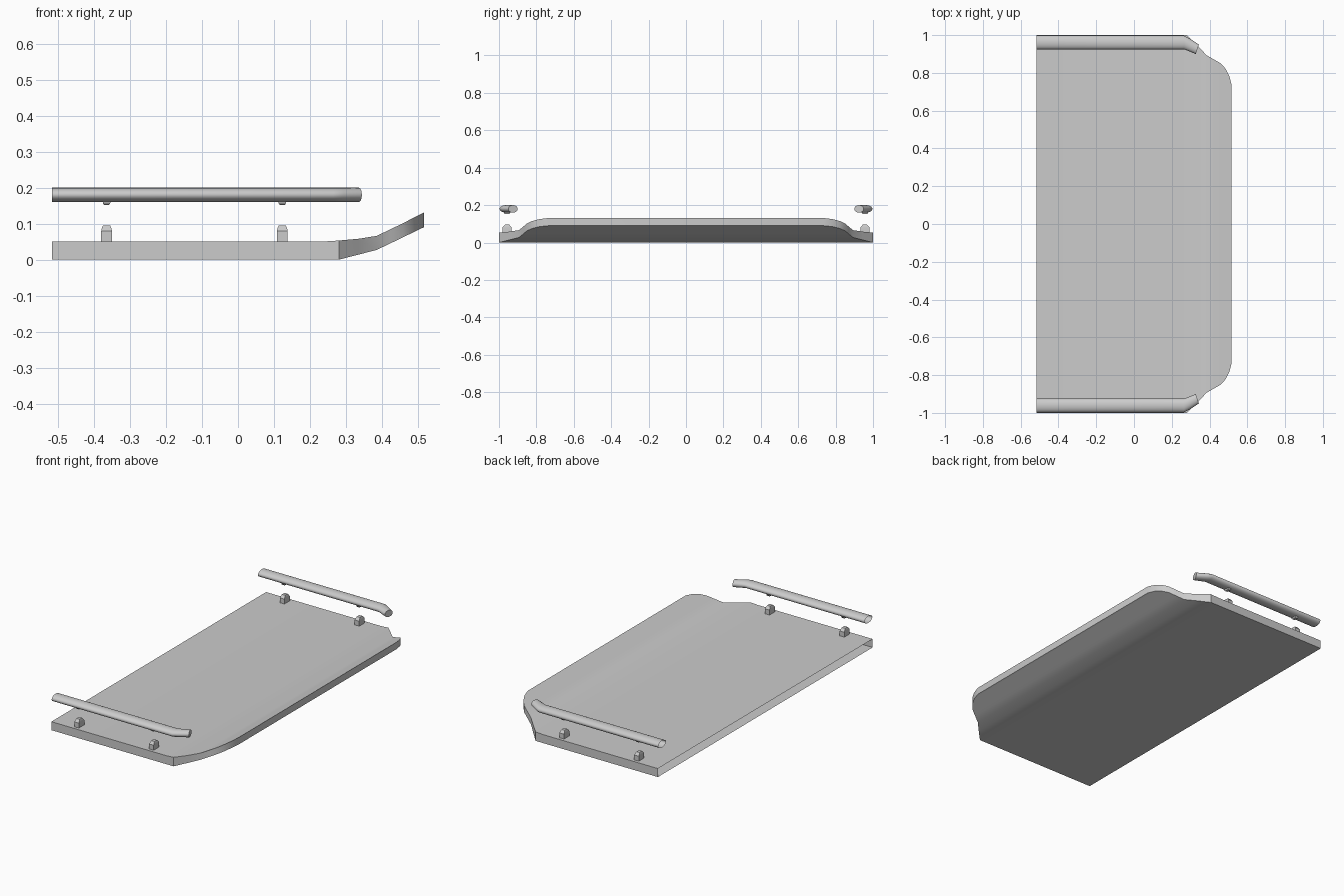
import bpy, bmesh
from math import cos, sin, pi, radians

cube = bpy.data.objects.get("Cube")
if cube:
    bpy.data.objects.remove(cube, do_unlink=True)

grey = bpy.data.materials.new("plain grey")
grey.use_nodes = True
COLOUR = (0.6, 0.6, 0.6, 1)
grey.diffuse_color = COLOUR
grey.node_tree.nodes["Principled BSDF"].inputs["Base Color"].default_value = COLOUR


def finish(name, bm, angle=30):
    bmesh.ops.recalc_face_normals(bm, faces=bm.faces)
    mesh = bpy.data.meshes.new(name)
    bm.to_mesh(mesh)
    bm.free()
    mesh.materials.append(grey)
    obj = bpy.data.objects.new(name, mesh)
    bpy.context.collection.objects.link(obj)
    bpy.ops.object.select_all(action='DESELECT')
    obj.select_set(True)
    bpy.context.view_layer.objects.active = obj
    bpy.ops.object.shade_smooth_by_angle(angle=radians(angle))
    return obj


def loft(rings, cap_start=False, cap_end=True):
    """Skin a row of closed rings, capping either end."""
    bm = bmesh.new()
    rows = [[bm.verts.new(p) for p in ring] for ring in rings]
    n = len(rows[0])
    for a, b in zip(rows, rows[1:]):
        for i in range(n):
            j = (i + 1) % n
            bm.faces.new((a[i], a[j], b[j], b[i]))
    if cap_start:
        bm.faces.new(rows[0][::-1])
    if cap_end:
        bm.faces.new(rows[-1])
    return bm


# Deck: stations of x, half width, underside z, top z; open at the rear
stations = [
    (-0.517, 1.0, 0.0, 0.05), (0.23, 1.0, 0.0, 0.05),
    (0.28, 1.0, 0.0, 0.053), (0.335, 0.945, 0.014, 0.058),
    (0.385, 0.893, 0.027, 0.066), (0.425, 0.87, 0.046, 0.085),
    (0.46, 0.85, 0.063, 0.102), (0.485, 0.822, 0.075, 0.115),
    (0.505, 0.783, 0.085, 0.125), (0.517, 0.735, 0.09, 0.131),
]
finish("deck", loft([[(x, -w, lo), (x, w, lo), (x, w, hi), (x, -w, hi)]
                     for x, w, lo, hi in stations]), 32)


# Rail: flattened tube, bent inward at the front and open at the rear
def rail_ring(outer, inner, side, z=0.18, r=0.02):
    ring = []
    for k in range(20):
        a = 2 * pi * k / 20
        c = cos(a)
        t = (1 + c) / 2
        x = inner[0] + (outer[0] - inner[0]) * t
        y = inner[1] + (outer[1] - inner[1]) * t
        ring.append((x, side * y, z + r * sin(a)))
    return ring


rail_path = [((-0.517, 0.997), (-0.517, 0.925)), ((0.265, 0.997), (0.265, 0.925)),
             ((0.295, 0.982), (0.278, 0.92)), ((0.344, 0.95), (0.327, 0.9))]

# Post: box with a stepped, chamfered head; peg: small stud under the rail
post_levels = [(0.05, 0.015, 0.025), (0.079, 0.015, 0.025),
               (0.088, 0.013, 0.018), (0.095, 0.010, 0.012)]
peg_levels = [(0.162, 0.011, 0.018), (0.156, 0.010, 0.016), (0.152, 0.007, 0.011)]


def block(name, x, y, levels):
    rings = [[(x + i * hx, y + j * hy, z)
              for i, j in ((-1, -1), (1, -1), (1, 1), (-1, 1))]
             for z, hx, hy in levels]
    finish(name, loft(rings), 20)


for side, label in ((-1, "front"), (1, "back")):
    finish(label + "_rail",
           loft([rail_ring(o, i, side) for o, i in rail_path]), 40)
    for n, x in enumerate((-0.365, 0.123), 1):
        block(f"{label}_post_{n}", x, side * 0.957, post_levels)
        block(f"{label}_peg_{n}", x, side * 0.957, peg_levels)
